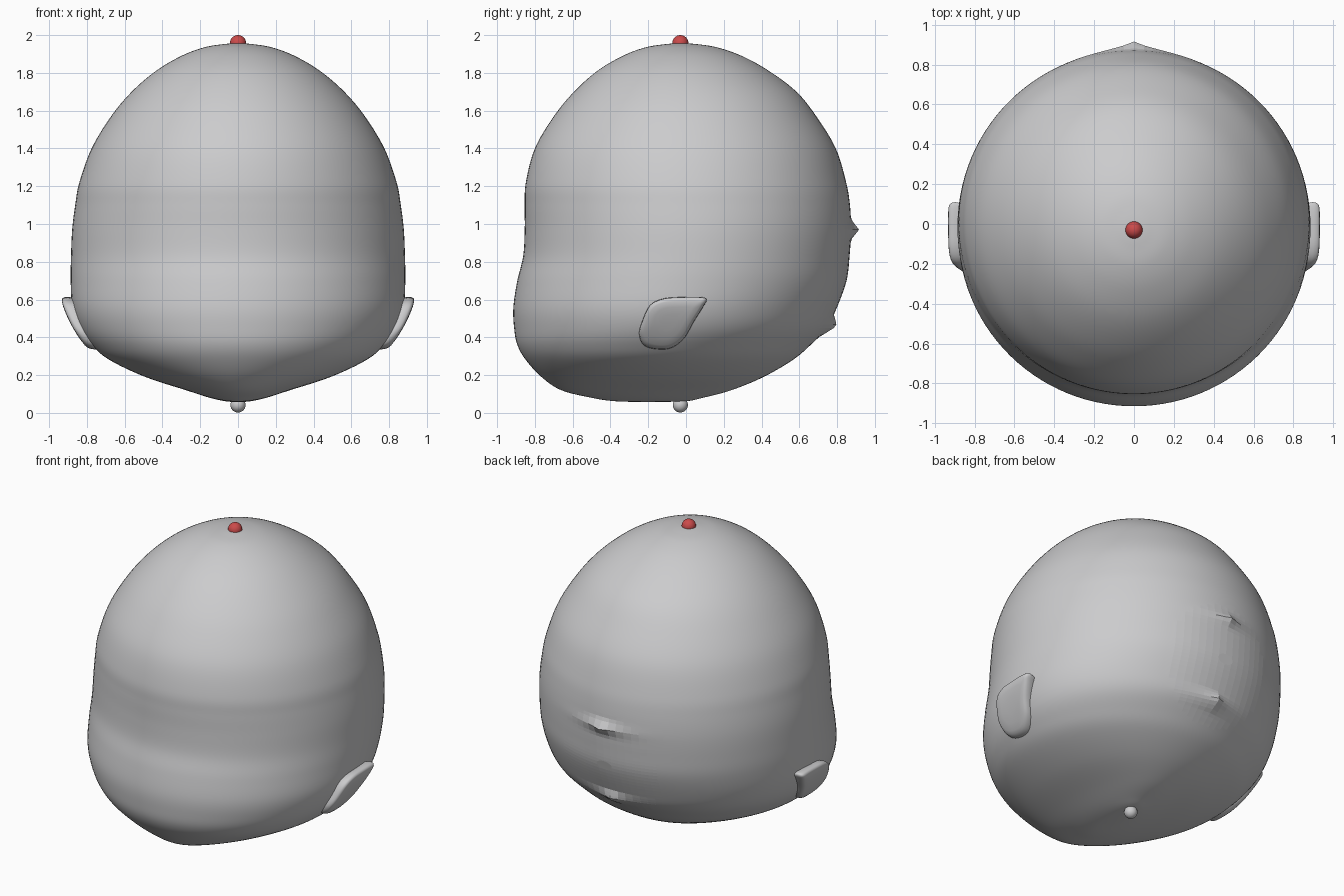
import bpy, bmesh, math
from mathutils import Vector

if "Cube" in bpy.data.objects:
    bpy.data.objects.remove(bpy.data.objects["Cube"])


def material(name, rgb):
    m = bpy.data.materials.new(name)
    m.diffuse_color = (*rgb, 1)
    m.use_nodes = True
    m.node_tree.nodes["Principled BSDF"].inputs["Base Color"].default_value = m.diffuse_color
    return m


GREY = material("grey", (0.6, 0.6, 0.61))
RED = material("red", (0.6, 0.07, 0.07))


def finish(bm, name, mat, flat_rule=None):
    bmesh.ops.recalc_face_normals(bm, faces=bm.faces)
    for f in bm.faces:
        f.smooth = not (flat_rule and flat_rule(f.calc_center_median()))
    me = bpy.data.meshes.new(name)
    bm.to_mesh(me)
    bm.free()
    me.materials.append(mat)
    ob = bpy.data.objects.new(name, me)
    bpy.context.collection.objects.link(ob)
    return ob


def smooth_rows(rows, steps, closed=False):
    """Catmull-Rom resampling of a list of equal-length tuples."""
    n, out = len(rows), []
    get = (lambda i: Vector(rows[i % n])) if closed else (lambda i: Vector(rows[max(0, min(n - 1, i))]))
    for i in range(n if closed else n - 1):
        a, b, c, d = (get(i + k) for k in (-1, 0, 1, 2))
        for s in range(steps):
            t = s / steps
            out.append(0.5 * (2 * b + (c - a) * t + (2 * a - 5 * b + 4 * c - d) * t * t
                              + (3 * b - a - 3 * c + d) * t ** 3))
    if not closed:
        out.append(Vector(rows[-1]))
    return out


def loft(bm, rings):
    loops = [[bm.verts.new(p) for p in r] for r in rings]
    for a, b in zip(loops, loops[1:]):
        for i in range(len(a)):
            j = (i + 1) % len(a)
            bm.faces.new((a[i], a[j], b[j], b[i]))
    return loops


# Head sections: height, half width, front y, back y
SECTIONS = [
    (0.058, 0.02, -0.24, -0.16), (0.062, 0.07, -0.38, 0.00), (0.08, 0.15, -0.50, 0.09),
    (0.12, 0.275, -0.66, 0.24), (0.19, 0.49, -0.765, 0.41), (0.28, 0.68, -0.848, 0.565),
    (0.36, 0.775, -0.893, 0.66), (0.45, 0.84, -0.91, 0.745), (0.56, 0.877, -0.914, 0.80),
    (0.70, 0.886, -0.893, 0.85), (0.83, 0.884, -0.862, 0.866), (0.97, 0.878, -0.854, 0.874),
    (1.10, 0.862, -0.854, 0.868), (1.22, 0.84, -0.848, 0.848), (1.40, 0.775, -0.80, 0.793),
    (1.57, 0.672, -0.70, 0.69), (1.70, 0.563, -0.593, 0.585), (1.81, 0.435, -0.47, 0.44),
    (1.89, 0.30, -0.335, 0.295), (1.935, 0.18, -0.215, 0.165), (1.952, 0.08, -0.11, 0.06),
    (1.957, 0.015, -0.045, -0.015),
]
# Pointed creases at the back: height, amount, vertical reach
CREASES = [(0.97, 0.042, 0.055), (0.46, 0.045, 0.06)]
SEGS = 112


def head_ring(row):
    z, w, yf, yb = row
    ring = []
    for i in range(SEGS):
        a = math.tau * i / SEGS
        x, y = w * math.sin(a), (yf + yb) / 2 + (yb - yf) / 2 * math.cos(a)
        if y > 0.3:
            for z0, amt, reach in CREASES:
                y += amt * math.exp(-abs(x) / 0.09) * max(0, 1 - abs(z - z0) / reach)
        ring.append((x, y, z))
    return ring


bm = bmesh.new()
loops = loft(bm, [head_ring(r) for r in smooth_rows(SECTIONS, 6)])
for end in (loops[0], loops[-1]):
    bm.faces.new(end)
finish(bm, "head", GREY, lambda c: c.y > 0.5 and math.hypot(c.x, c.z - 0.7) < 0.36)

# Small oval plate at the back
bm = bmesh.new()
bmesh.ops.create_circle(bm, cap_ends=True, segments=24, radius=1)
for v in bm.verts:
    v.co = Vector((v.co.x * 0.055, 0.855 + v.co.y * 0.008, 0.71 + v.co.y * 0.03))
finish(bm, "back_plate", GREY, lambda c: True)

# Ears: teardrop outline (y, z), leaning with the cheek
TEARDROP = [(0.11, 0.60), (0.08, 0.613), (-0.02, 0.613), (-0.12, 0.605), (-0.19, 0.57), (-0.23, 0.49),
            (-0.248, 0.42), (-0.225, 0.36), (-0.16, 0.338), (-0.08, 0.343), (-0.01, 0.395),
            (0.04, 0.48), (0.09, 0.56)]
ROUNDING = [(0.92, -0.11), (0.98, -0.055), (1.0, -0.035), (0.98, -0.015), (0.93, -0.004), (0.84, 0.002),
            (0.6, 0.004), (0.3, 0.004)]


def ear_outer(z):
    t = (0.61 - z) / 0.27
    return 0.936 - 0.07 * t - 0.07 * t * t


def build_ear(side, name):
    bm = bmesh.new()
    outline = smooth_rows(TEARDROP, 5, closed=True)
    mid = Vector((-0.09, 0.48))
    rings = []
    for scale, depth in ROUNDING:
        pts = [mid + (p - mid) * scale for p in outline]
        rings.append([(side * (ear_outer(p.y) + depth), p.x, p.y) for p in pts])
    loops = loft(bm, rings)
    bm.faces.new(loops[-1])
    bm.faces.new(loops[0])
    finish(bm, name, GREY)


build_ear(1, "right_ear")
build_ear(-1, "left_ear")

# Beads at crown and base
for name, z, r, mat in (("crown_bead", 1.957, 0.043, RED), ("base_bead", 0.042, 0.04, GREY)):
    bm = bmesh.new()
    bmesh.ops.create_uvsphere(bm, u_segments=32, v_segments=16, radius=r)
    bmesh.ops.translate(bm, verts=bm.verts, vec=(0, -0.03, z))
    finish(bm, name, mat)
